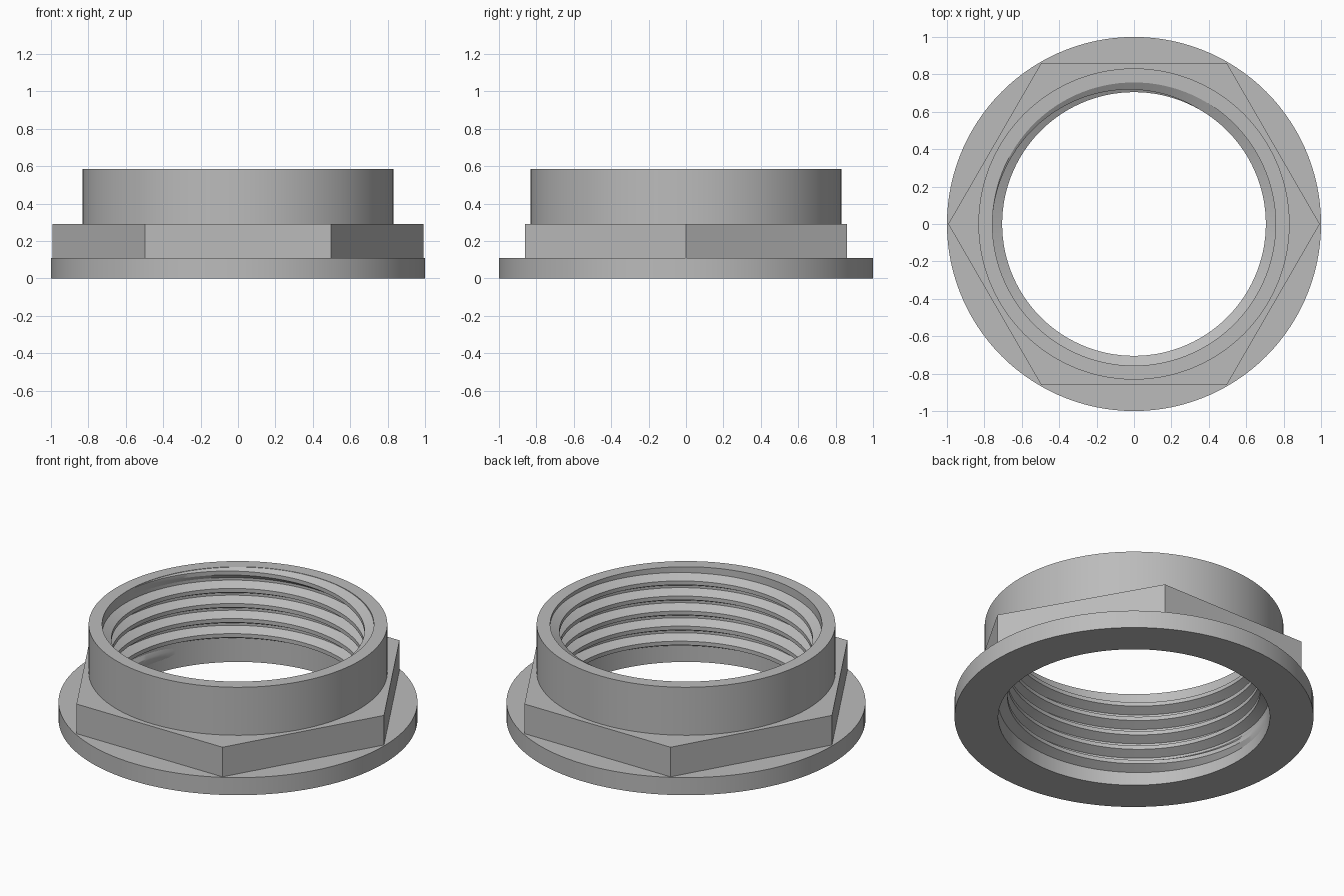
import bpy
import bmesh
from math import sin, cos, radians, pi

cube = bpy.data.objects.get("Cube")
if cube:
    bpy.data.objects.remove(cube, do_unlink=True)

HEIGHT, BORE, CREST = 0.585, 0.757, 0.705
PITCH = 0.0926

metal = bpy.data.materials.new("plain_grey")
metal.use_nodes = True
grey = (0.5, 0.5, 0.5, 1)
metal.diffuse_color = grey
metal.node_tree.nodes["Principled BSDF"].inputs["Base Color"].default_value = grey


def loft(name, rows, closed, flip=False):
    """Skin a list of equally long rows of points with quads."""
    bm = bmesh.new()
    grid = [[bm.verts.new(p) for p in row] for row in rows]
    n, m = len(rows), len(rows[0])
    for i in range(n if closed else n - 1):
        for k in range(m if closed else m - 1):
            a, b = grid[i], grid[(i + 1) % n]
            j = (k + 1) % m
            quad = [a[k], b[k], b[j], a[j]]
            bm.faces.new(quad[::-1] if flip else quad)
    mesh = bpy.data.meshes.new(name)
    bm.to_mesh(mesh)
    bm.free()
    mesh.materials.append(metal)
    obj = bpy.data.objects.new(name, mesh)
    bpy.context.collection.objects.link(obj)
    bpy.ops.object.select_all(action='DESELECT')
    obj.select_set(True)
    bpy.context.view_layer.objects.active = obj
    bpy.ops.object.shade_smooth_by_angle(angle=radians(25))
    return obj


def hexagon(angle):
    """Distance to the hexagon's edge in a given direction."""
    return 0.993 * cos(pi / 6) / cos(angle % (pi / 3) - pi / 6)


# Body: flange, hexagon and collar around one bore
body_rows = []
segments = 120
for i in range(segments):
    a = 2 * pi * i / segments
    h = hexagon(a + 1e-9)
    profile = [(BORE, 0), (1, 0), (1, 0.108), (h, 0.108), (h, 0.29),
               (0.832, 0.29), (0.832, HEIGHT), (BORE, HEIGHT)]
    body_rows.append([(r * cos(a), r * sin(a), z) for r, z in profile])
loft("flanged_nut_body", body_rows, True)

# Internal thread: a helical ridge that fades out at both ends
start, end, step = 150, 1980, 3
thread_rows = []
for deg in range(start, end + 1, step):
    a = radians(deg)
    fade = min(1, (deg - start) / 75, (end - deg) / 120)
    root = BORE + 0.002
    crest = root - (root - CREST) * fade
    mid = 0.119 + PITCH * (deg - 225) / 360
    profile = [(root, -0.040), (crest, -0.012), (crest, 0.012), (root, 0.040)]
    thread_rows.append([(r * cos(a), r * sin(a), min(mid + dz, HEIGHT - 0.001))
                        for r, dz in profile])
loft("internal_thread", thread_rows, False, flip=True)
